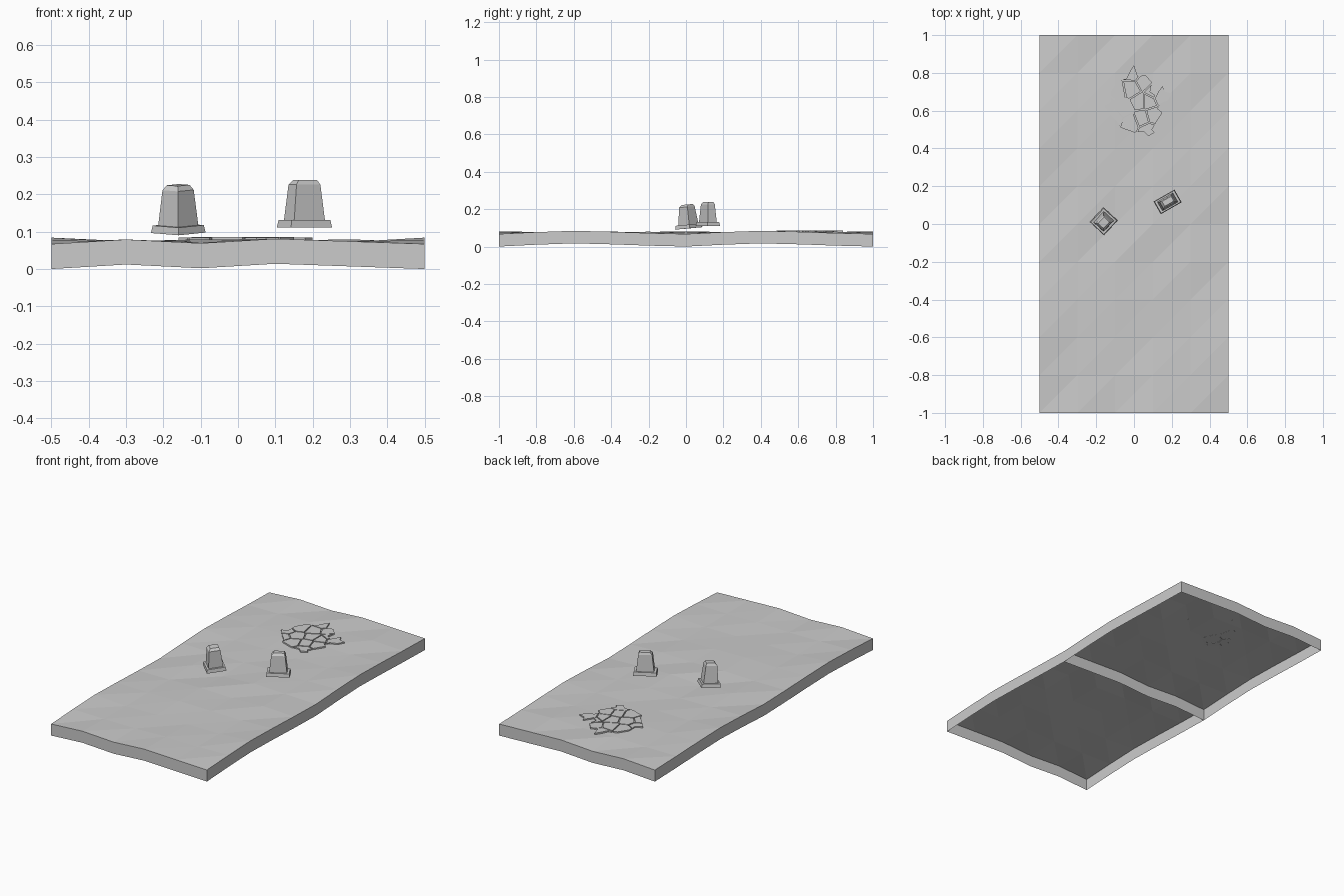
import bpy, bmesh, random
from mathutils import Vector, Euler

if "Cube" in bpy.data.objects:
    bpy.data.objects.remove(bpy.data.objects["Cube"])

random.seed(4)


def finish(name, bm, loc=(0, 0, 0), rot=(0, 0, 0), normals=True):
    if normals:
        bmesh.ops.recalc_face_normals(bm, faces=bm.faces)
    me = bpy.data.meshes.new(name)
    bm.to_mesh(me)
    bm.free()
    ob = bpy.data.objects.new(name, me)
    ob.location, ob.rotation_euler = loc, rot
    bpy.context.collection.objects.link(ob)
    return ob


# Repeating ground tile: 5 x 5 uneven cells with an open-bottomed skirt
N, DROP = 5, 0.067
edge_x = [0, .012, .002, .014, .007, 0]
edge_y = [0, .010, .017, .012, .005, 0]
heights = {}
for i in range(N + 1):
    for j in range(N + 1):
        if j in (0, N):
            h = edge_x[i]
        elif i in (0, N):
            h = edge_y[j]
        else:
            h = random.uniform(.004, .013)
        heights[i, j] = DROP + h


def ground_tile(name, y0):
    bm = bmesh.new()
    top = {(i, j): bm.verts.new((i / N - .5, y0 + j / N, h))
           for (i, j), h in heights.items()}
    for i in range(N):
        for j in range(N):
            a, b, c, d = top[i, j], top[i+1, j], top[i+1, j+1], top[i, j+1]
            bm.faces.new((a, b, c))
            bm.faces.new((a, c, d))
    # skirt walls follow the top edge downwards
    ring = ([(i, 0) for i in range(N)] + [(N, j) for j in range(N)]
            + [(i, N) for i in range(N, 0, -1)] + [(0, j) for j in range(N, 0, -1)])
    low = {k: bm.verts.new(top[k].co - Vector((0, 0, DROP))) for k in ring}
    for k, n in zip(ring, ring[1:] + ring[:1]):
        bm.faces.new((low[k], low[n], top[n], top[k]))
    return finish(name, bm, normals=False)


ground_tile("ground_tile_front", -1)
ground_tile("ground_tile_back", 0)


# Broken paving: ragged outline split into cells around seed points
outline = [(0, .84), (.02, .78), (.06, .79), (.095, .75), (.085, .70), (.115, .68),
           (.15, .73), (.165, .70), (.20, .69), (.18, .655), (.14, .64), (.125, .61),
           (.15, .59), (.115, .535), (.095, .50), (.11, .485), (.075, .465),
           (.05, .49), (0, .485), (-.07, .51), (-.09, .545), (-.12, .575),
           (-.16, .625), (-.125, .645), (-.125, .70), (-.09, .755), (-.04, .77),
           (-.02, .81)]
seeds = [(-.005, .80), (-.09, .70), (-.01, .715), (.053, .75), (-.13, .63),
         (-.055, .61), (.03, .65), (.075, .65), (.10, .70), (.14, .68),
         (-.02, .535), (.045, .56), (.10, .575), (.075, .495), (-.105, .565)]


def clip(poly, origin, normal):
    out = []
    for p, q in zip(poly, poly[1:] + poly[:1]):
        dp, dq = (p - origin).dot(normal), (q - origin).dot(normal)
        if dp <= 0:
            out.append(p)
        if dp * dq < 0:
            out.append(p.lerp(q, dp / (dp - dq)))
    return out


bm = bmesh.new()
points = [Vector(s) for s in seeds]
for s in points:
    cell = [Vector(p) for p in outline]
    for o in points:
        if o is not s and cell:
            n = (o - s).normalized()
            cell = clip(cell, (s + o) / 2 - n * .003, n)
    if len(cell) < 3:
        continue
    zt = .085 + random.uniform(-.001, .001)
    face = bm.faces.new([bm.verts.new((p.x, p.y, zt)) for p in cell])
    ext = bmesh.ops.extrude_face_region(bm, geom=[face], use_keep_orig=True)
    for v in ext["geom"]:
        if isinstance(v, bmesh.types.BMVert):
            v.co.z = .077
finish("paving_stones", bm)


# Stone posts: stacked rectangular rings lofted into a solid
def loft(name, rings, loc, rot):
    bm = bmesh.new()
    loops = [[bm.verts.new((cx + sx * w / 2, cy + sy * d / 2, z))
              for sx, sy in ((-1, -1), (1, -1), (1, 1), (-1, 1))]
             for w, d, z, cx, cy in rings]
    for a, b in zip(loops, loops[1:]):
        for i in range(4):
            j = (i + 1) % 4
            bm.faces.new((a[i], a[j], b[j], b[i]))
    bm.faces.new(loops[0][::-1])
    bm.faces.new(loops[-1])
    return finish(name, bm, loc, rot)


def post(side, w, d, loc, rot):
    loft(side + "_post_plinth",
         [(w, d, 0, 0, 0), (w * .94, d * .92, .02, 0, 0)], loc, rot)
    loft(side + "_post_shaft",
         [(w * .75, d * .72, .018, 0, 0), (w * .58, d * .56, .115, 0, 0),
          (w * .44, d * .38, .128, .003, .002)], loc, rot)


post("left", .106, .102, (-.16, .015, .097), Euler((.06, -.07, .82)))
post("right", .127, .077, (.178, .117, .111), Euler((0, 0, .52)))
